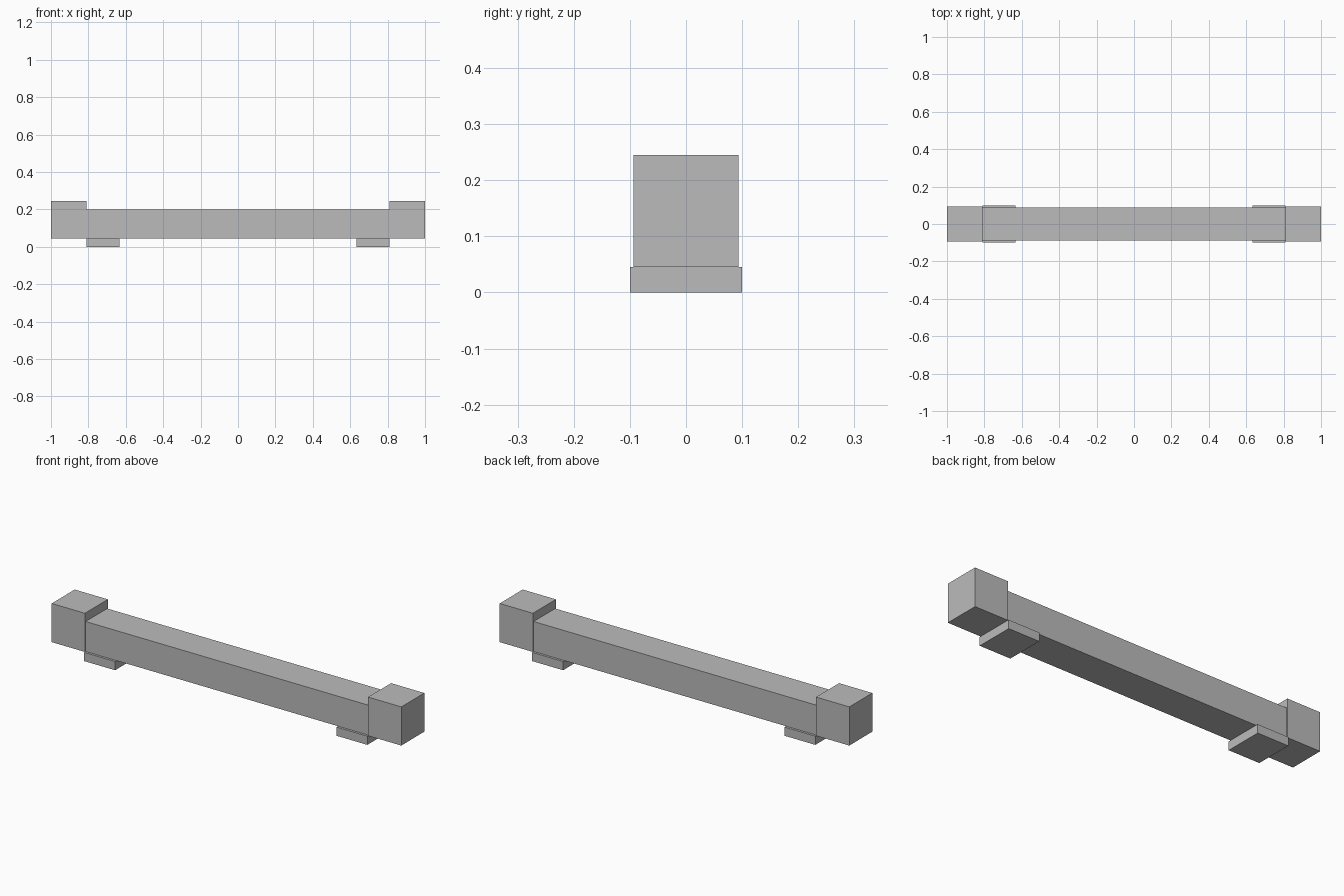
import bpy

cube = bpy.data.objects.get("Cube")
if cube:
    bpy.data.objects.remove(cube, do_unlink=True)

grey = bpy.data.materials.new("plain grey")
grey.use_nodes = True
colour = (0.5, 0.5, 0.5, 1)
grey.diffuse_color = colour
grey.node_tree.nodes["Principled BSDF"].inputs["Base Color"].default_value = colour


def box(name, x, y, z):
    """Add a flat-sided box from its (low, high) range on each axis."""
    ranges = (x, y, z)
    bpy.ops.mesh.primitive_cube_add(size=1, location=[(a + b) / 2 for a, b in ranges])
    ob = bpy.context.object
    ob.name = ob.data.name = name
    ob.scale = [b - a for a, b in ranges]
    bpy.ops.object.transform_apply(location=False, rotation=False, scale=True)
    ob.data.materials.append(grey)
    return ob


END_X, BASE_Z = 0.81, 0.045

# Long beam between the two end blocks
box("beam", (-END_X, END_X), (-0.088, 0.088), (BASE_Z, 0.2))

# Taller end blocks and the wider feet just inside them
for side, s in (("left", 1), ("right", -1)):
    box(side + "_end_block", sorted((s * END_X, s)), (-0.094, 0.094), (BASE_Z, 0.245))
    box(side + "_foot", sorted((s * 0.633, s * END_X)), (-0.1, 0.1), (0, BASE_Z))
